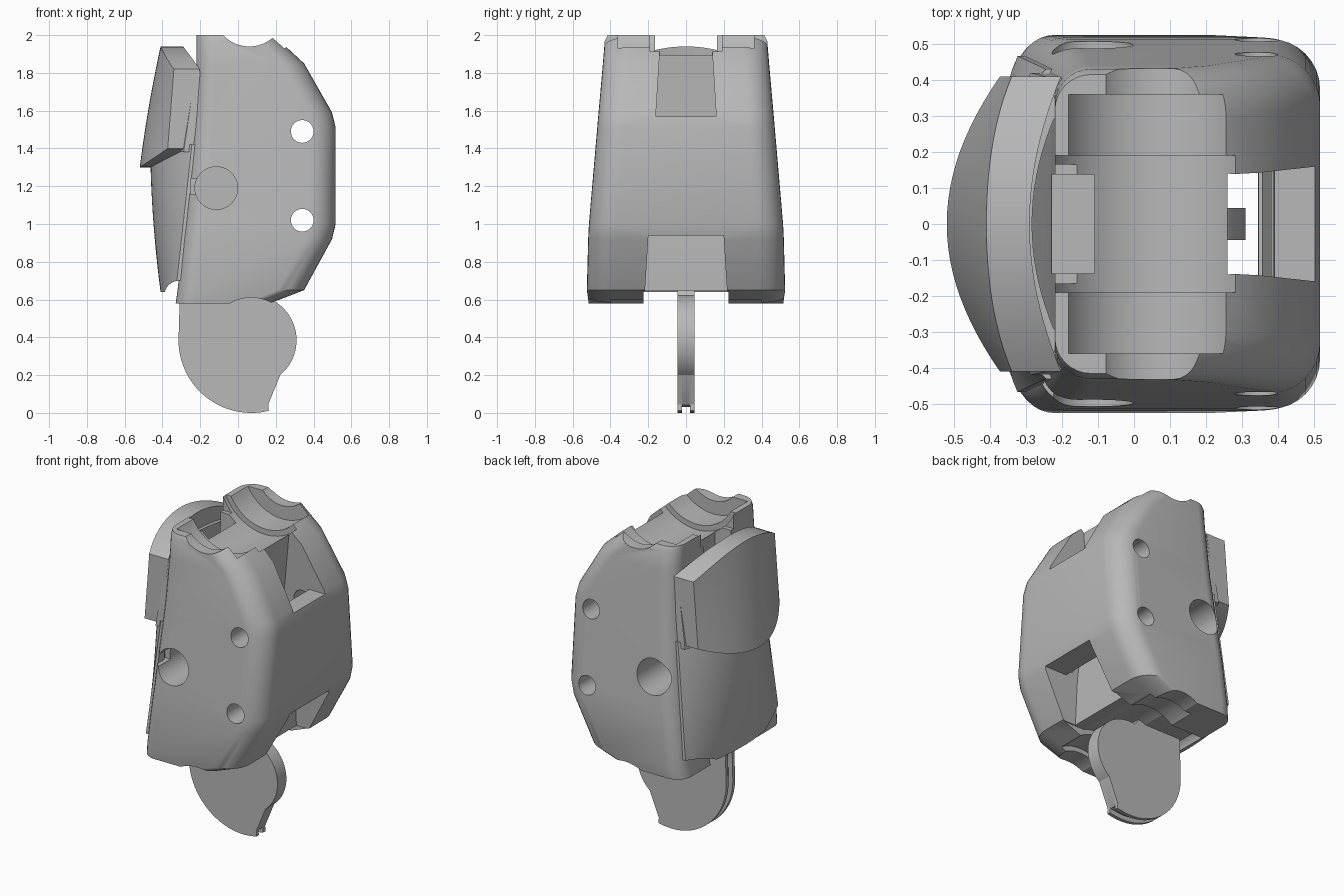
import bpy, bmesh, math

cube = bpy.data.objects.get("Cube")
if cube:
    bpy.data.objects.remove(cube, do_unlink=True)

grey = bpy.data.materials.new("plain_grey")
grey.use_nodes = True
colour = (0.48, 0.48, 0.48, 1)
grey.diffuse_color = colour
grey.node_tree.nodes["Principled BSDF"].inputs["Base Color"].default_value = colour


def finish(name, bm):
    bmesh.ops.recalc_face_normals(bm, faces=bm.faces)
    me = bpy.data.meshes.new(name)
    bm.to_mesh(me)
    bm.free()
    me.materials.append(grey)
    ob = bpy.data.objects.new(name, me)
    bpy.context.collection.objects.link(ob)
    return ob


def loft(name, rings):
    """Skin a stack of closed rings and cap both ends."""
    bm = bmesh.new()
    rows = [[bm.verts.new(p) for p in ring] for ring in rings]
    n = len(rows[0])
    for a, b in zip(rows, rows[1:]):
        for i in range(n):
            j = (i + 1) % n
            bm.faces.new((a[i], a[j], b[j], b[i]))
    bm.faces.new(rows[0])
    bm.faces.new(rows[-1])
    return finish(name, bm)


def slab(name, profile, y0, y1):
    """Extrude an x/z outline along y."""
    return loft(name, [[(x, y, z) for x, z in profile] for y in (y0, y1)])


def box(x0, x1, y0, y1, z0, z1):
    return slab("cutter", [(x0, z0), (x1, z0), (x1, z1), (x0, z1)], y0, y1)


def arc(cx, cz, r, a0, a1, n=32):
    steps = [math.radians(a0 + (a1 - a0) * i / n) for i in range(n + 1)]
    return [(cx + r * math.cos(a), cz + r * math.sin(a)) for a in steps]


def rod(cx, cz, r, y0, y1):
    return slab("cutter", arc(cx, cz, r, 0, 360, 64)[:-1], y0, y1)


def carve(ob, cutters):
    for c in cutters:
        c.hide_render = True
        m = ob.modifiers.new("cut", "BOOLEAN")
        m.operation, m.solver, m.object = "DIFFERENCE", "EXACT", c
    deps = bpy.context.evaluated_depsgraph_get()
    me = bpy.data.meshes.new_from_object(ob.evaluated_get(deps))
    ob.modifiers.clear()
    ob.data = me
    for c in cutters:
        bpy.data.objects.remove(c, do_unlink=True)


def smooth(ob, angle=25):
    bpy.ops.object.select_all(action="DESELECT")
    ob.select_set(True)
    bpy.context.view_layer.objects.active = ob
    bpy.ops.object.shade_smooth_by_angle(angle=math.radians(angle))


def rounded_ring(x0, x1, h, z, r_back=0.1, r_front=0.14, n=8):
    """Rounded rectangle at height z."""
    ring = []
    corners = [(x1, h, r_front, 0), (x0, h, r_back, 90),
               (x0, -h, r_back, 180), (x1, -h, r_front, 270)]
    for x, y, r, start in corners:
        cx = x - math.copysign(r, x - (x0 + x1) / 2)
        cy = y - math.copysign(r, y)
        ring += [(px, py, z) for px, py in arc(cx, cy, r, start, start + 90, n)]
    return ring


# Main limb housing: z, back x, front x, half width
sections = [
    (0.58, -0.33, 0.17, 0.515), (0.65, -0.32, 0.35, 0.525),
    (0.92, -0.29, 0.498, 0.518), (1.0, -0.28, 0.517, 0.514),
    (1.51, -0.235, 0.517, 0.47), (1.59, -0.23, 0.498, 0.463),
    (1.85, -0.22, 0.35, 0.44), (1.97, -0.22, 0.22, 0.43),
    (2.0, -0.22, 0.19, 0.415)]
housing = loft("limb_housing", [rounded_ring(x0, x1, h, z) for z, x0, x1, h in sections])

cutters = []
# Stepped upper joint saddle, then the lower one
for r, h in ((0.19, 0.6), (0.275, 0.36), (0.31, 0.19)):
    cutters.append(rod(0.06, 2.13, r, -h, h))
for r, h in ((0.23, 0.6), (0.26, 0.4), (0.29, 0.225)):
    cutters.append(rod(0.07, 0.38, r, -h, h))
cutters.append(box(-0.5, 0.6, -0.225, 0.225, 0.4, 0.645))
# Tapered shaft that opens as the two front windows behind a bridging wall
shaft = [(0.26, 2.1), (0.7, 2.1), (0.7, 1.57), (0.39, 1.57), (0.345, 0.94),
         (0.7, 0.94), (0.7, 0.5), (0.26, 0.5), (0.26, 0.94), (0.21, 1.5), (0.26, 1.88)]
cutters.append(loft("cutter", [[(x, s * (0.16 - 0.062 * (z - 1.57)), z) for x, z in shaft]
                               for s in (-1, 1)]))
# Rear pocket in the saddle
cutters.append(box(-0.4, -0.11, -0.137, 0.137, 1.6, 2.1))
cutters.append(box(-0.4, -0.11, -0.165, 0.165, 1.91, 2.1))
# Pin holes, pivot sockets and the entry slit
for z in (1.02, 1.49):
    cutters.append(rod(0.34, z, 0.06, -0.7, 0.7))
for y0, y1 in ((-0.7, -0.22), (0.22, 0.7)):
    cutters.append(rod(-0.115, 1.19, 0.113, y0, y1))
cutters.append(box(-0.5, -0.19, -0.7, -0.36, 1.16, 1.24))
carve(housing, cutters)
smooth(housing)


def shell(name, z_low, z_high, dip_low, dip_high, halves, outer, inner, n=24, rows=10):
    """Curved rear panel; outer and inner give (centre x, edge x) at a height."""
    rings = []
    for i in range(n + 1):
        t = -1 + 2 * i / n
        z0, z1 = z_low + dip_low * t * t, z_high + dip_high * t * t
        steps = [k / rows for k in range(rows + 1)]
        ring = []
        for fn, order in ((outer, steps), (inner, steps[::-1])):
            for k in order:
                z = z0 + (z1 - z0) * k
                mid, edge = fn(z)
                half = halves[0] + (halves[1] - halves[0]) * k
                ring.append((mid + (edge - mid) * t * t, half * t, z))
        rings.append(ring)
    ob = loft(name, rings)
    smooth(ob)
    return ob


def seam(z):
    return -0.32 + 0.11 * (z - 0.64)


# Overlapping rear panels
def upper_outer(z):
    k = (z - 1.3) / 0.64
    return -0.52 + 0.08 * k + 0.03 * k * k, -0.38 + 0.05 * k


def upper_inner(z):
    k = (z - 1.3) / 0.64
    return -0.36 + 0.07 * k, -0.28 + 0.095 * k


def backing_outer(z):
    return upper_inner(z)[0] - 0.02, upper_inner(z)[1] - 0.02


def backing_inner(z):
    return upper_inner(z)[0] + 0.02, seam(z) + 0.025


def lower_outer(z):
    k = (z - 0.64) / 0.76
    return -0.41 - 0.1 * k + 0.045 * k * k, seam(z) - 0.01


def lower_inner(z):
    return lower_outer(z)[0] + 0.1, seam(z) + 0.045


shell("upper_rear_panel", 1.3, 1.94, 0.1, -0.12, (0.41, 0.41), upper_outer, upper_inner)
shell("panel_backing", 1.38, 1.82, 0, -0.01, (0.42, 0.405), backing_outer, backing_inner)
lower = shell("lower_rear_panel", 0.64, 1.42, 0, 0, (0.47, 0.43), lower_outer, lower_inner)
carve(lower, [rod(-0.31, 0.62, 0.08, -0.6, 0.6), rod(-0.115, 1.19, 0.113, -0.6, 0.6),
              box(-0.25, -0.1, -0.6, -0.36, 1.16, 1.24)])
smooth(lower)


# Joint disc with a groove around its rear rim
def disc_profile(inset):
    r = 0.385 - inset
    left = 0.07 - r
    return (arc(0.07, 0.385, r, 180, 284) + [(0.16, 0.045)]
            + arc(0.07, 0.385, 0.24, -50, 100) + [(-0.03, 0.72), (left + 0.01, 0.72)])


for name, y0, y1, inset in (("disc_right_side", -0.045, -0.022, 0),
                            ("disc_core", -0.022, 0.022, 0.03),
                            ("disc_left_side", 0.022, 0.045, 0)):
    smooth(slab(name, disc_profile(inset), y0, y1))
